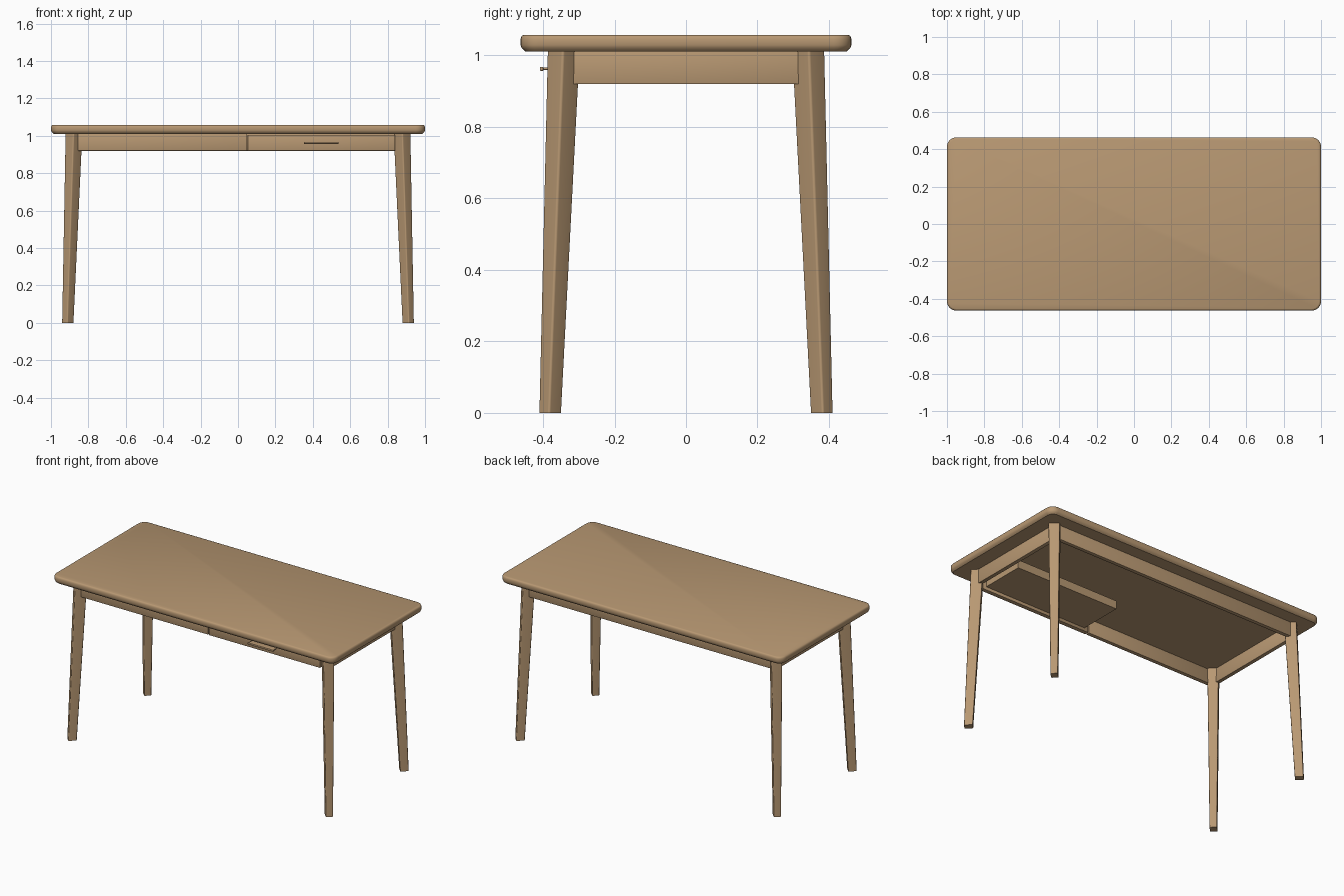
import bpy, bmesh, math
from mathutils import Vector, Matrix

cube = bpy.data.objects.get("Cube")
if cube:
    bpy.data.objects.remove(cube, do_unlink=True)

# One warm wood colour throughout
wood = bpy.data.materials.new("light_wood")
wood.use_nodes = True
color = (0.48, 0.315, 0.17, 1)
wood.diffuse_color = color
wood.node_tree.nodes["Principled BSDF"].inputs["Base Color"].default_value = color


def finish(name, bm):
    bmesh.ops.recalc_face_normals(bm, faces=bm.faces)
    mesh = bpy.data.meshes.new(name)
    bm.to_mesh(mesh)
    bm.free()
    mesh.materials.append(wood)
    obj = bpy.data.objects.new(name, mesh)
    bpy.context.collection.objects.link(obj)
    bpy.ops.object.select_all(action="DESELECT")
    obj.select_set(True)
    bpy.context.view_layer.objects.active = obj
    bpy.ops.object.shade_smooth_by_angle(angle=math.radians(35))
    return obj


def rounded_rect(w, d, r, steps=6):
    pts = []
    for k, (sx, sy) in enumerate([(1, 1), (-1, 1), (-1, -1), (1, -1)]):
        for i in range(steps + 1):
            a = math.pi / 2 * (k + i / steps)
            pts.append(Vector((sx * (w / 2 - r) + r * math.cos(a),
                               sy * (d / 2 - r) + r * math.sin(a), 0)))
    return pts


def loft(name, sections, angle=0):
    """Skin rounded rectangles given as (centre, width, depth, radius)."""
    bm = bmesh.new()
    turn = Matrix.Rotation(angle, 3, "Z")
    rings = [[bm.verts.new(turn @ p + Vector(c)) for p in rounded_rect(w, d, r)]
             for c, w, d, r in sections]
    for low, high in zip(rings, rings[1:]):
        for i in range(len(low)):
            j = (i + 1) % len(low)
            bm.faces.new((low[i], low[j], high[j], high[i]))
    bm.faces.new(rings[0][::-1])
    bm.faces.new(rings[-1])
    return finish(name, bm)


def box(name, x, y, z, bevel=0.002):
    bm = bmesh.new()
    bmesh.ops.create_cube(bm, size=1)
    for v in bm.verts:
        v.co = [sum(s) / 2 + c * (s[1] - s[0]) for s, c in zip((x, y, z), v.co)]
    if bevel:
        bmesh.ops.bevel(bm, geom=bm.edges[:], offset=bevel, segments=2,
                        profile=0.5, affect="EDGES")
    return finish(name, bm)


# Tabletop: under-bevelled edge and a softly rounded upper rim
profile = [(1.011, 0.014), (1.016, 0.008), (1.022, 0.003), (1.029, 0),
           (1.046, 0), (1.052, 0.002), (1.056, 0.005), (1.058, 0.01)]
loft("tabletop", [((0, 0, z), 2 - 2 * i, 0.926 - 2 * i, 0.05 - i)
                  for z, i in profile])

# Splayed, tapered legs turned to face the corners
for sx, side in ((1, "left"), (-1, "right")):
    for sy, end in ((-1, "front"), (1, "back")):
        loft(f"{end}_{side}_leg",
             [((sx * 0.91, sy * 0.38, 0), 0.05, 0.042, 0.006),
              ((sx * 0.877, sy * 0.342, 1.013), 0.07, 0.064, 0.007)],
             math.atan2(sy, sx))
    # Side aprons
    box(f"{side}_apron", sorted((sx * 0.868, sx * 0.893)), (-0.32, 0.32), (0.92, 1.012))

# Long aprons
box("back_apron", (-0.855, 0.855), (0.343, 0.368), (0.92, 1.012))
box("front_apron", (-0.855, 0.045), (-0.368, -0.343), (0.92, 1.012))

# Drawer: front panel and open tray behind it
box("drawer_front", (0.052, 0.84), (-0.37, -0.343), (0.92, 1.005))
box("drawer_bottom", (0.08, 0.81), (-0.344, -0.06), (0.94, 0.948), 0)
box("drawer_back", (0.08, 0.81), (-0.072, -0.06), (0.94, 0.992), 0)
for name, x in (("right", 0.08), ("left", 0.798)):
    box(f"drawer_{name}_wall", (x, x + 0.012), (-0.344, -0.06), (0.94, 0.992), 0)

# Slim pull with a thicker lip
box("handle_web", (0.357, 0.533), (-0.402, -0.368), (0.96, 0.966), 0.001)
box("handle_lip", (0.353, 0.537), (-0.409, -0.399), (0.957, 0.968))
